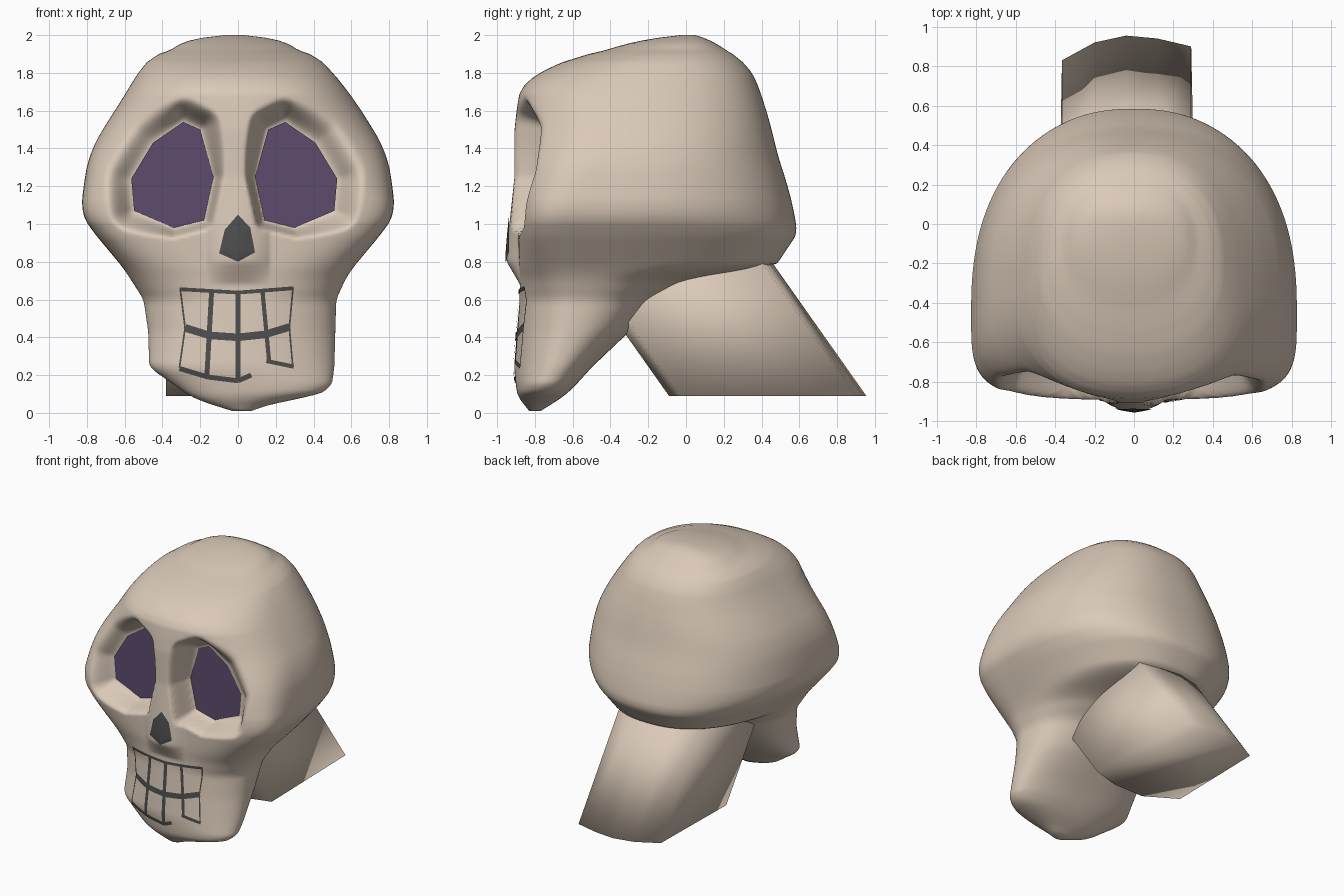
import bpy, bmesh, math
from mathutils import Vector
from mathutils.bvhtree import BVHTree

if "Cube" in bpy.data.objects:
    bpy.data.objects.remove(bpy.data.objects["Cube"])


def material(name, rgb):
    m = bpy.data.materials.new(name)
    m.diffuse_color = (*rgb, 1)
    m.use_nodes = True
    m.node_tree.nodes["Principled BSDF"].inputs["Base Color"].default_value = m.diffuse_color
    return m


BONE = material("bone", (0.70, 0.585, 0.48))
PURPLE = material("socket purple", (0.11, 0.07, 0.155))
DARK = material("dark grey", (0.075, 0.075, 0.075))


def finish(bm, name, mat, angle=None):
    me = bpy.data.meshes.new(name)
    bm.to_mesh(me)
    ob = bpy.data.objects.new(name, me)
    bpy.context.collection.objects.link(ob)
    me.materials.append(mat)
    if angle:
        bpy.ops.object.select_all(action='DESELECT')
        ob.select_set(True)
        bpy.context.view_layer.objects.active = ob
        bpy.ops.object.shade_smooth_by_angle(angle=math.radians(angle))
    return ob


# Skull cross-sections: z, half width, x centre, y front, y widest, y back, front squareness
SECTIONS = [
    (0.01, .05, .02, -.83, -.80, -.77, 2.0),
    (0.06, .20, .01, -.87, -.78, -.69, 2.0),
    (0.085, .33, .08, -.89, -.76, -.65, 2.1),
    (0.14, .41, .085, -.90, -.74, -.59, 2.1),
    (0.24, .49, .02, -.91, -.69, -.50, 2.0),
    (0.43, .495, .02, -.895, -.62, -.30, 2.0),
    (0.60, .51, .01, -.88, -.58, -.16, 2.1),
    (0.71, .57, 0, -.88, -.55, .05, 2.6),
    (0.77, .61, 0, -.885, -.52, .47, 3.1),
    (0.95, .76, 0, -.89, -.47, .59, 4.5),
    (1.05, .83, 0, -.89, -.45, .575, 4.7),
    (1.20, .82, 0, -.89, -.43, .54, 3.8),
    (1.38, .785, 0, -.89, -.39, .48, 2.9),
    (1.52, .705, 0, -.89, -.34, .45, 2.5),
    (1.68, .60, 0, -.885, -.32, .40, 2.4),
    (1.77, .54, -.01, -.87, -.30, .37, 2.4),
    (1.86, .47, -.02, -.66, -.20, .32, 2.3),
    (1.94, .38, -.02, -.42, -.10, .20, 2.2),
    (1.985, .20, -.02, -.17, -.02, .10, 2.0),
    (2.0, .05, -.02, -.03, .01, .05, 2.0),
]
Z0, Z1 = SECTIONS[0][0], SECTIONS[-1][0]


def section(z):
    for a, b in zip(SECTIONS, SECTIONS[1:]):
        if z <= b[0]:
            break
    t = (z - a[0]) / (b[0] - a[0])
    return [p + (q - p) * t for p, q in zip(a, b)][1:]


def soft_section(z):
    # average over a window of heights, wider on the dome
    d = max(0, min(.025 if z < .9 else min(.08, .025 + (z - .9) * .2), z - Z0, Z1 - z))
    return [sum(v) / 5 for v in zip(*(section(z + d * k / 2) for k in range(-2, 3)))]


# Eye outline, given for one side and mirrored
EYE = [Vector(p) for p in [(.27, 1.54), (.18, 1.5), (.11, 1.25), (.16, 1.02),
                           (.32, .98), (.53, 1.07), (.545, 1.24), (.43, 1.43)]]
EYE_SHIFT, EYE_Y = -.02, -.70
EYE_MID = Vector((.32, 1.25))


def socket_amount(x, z):
    p = Vector((abs(x - EYE_SHIFT), z))
    inside, dist = True, 9
    for a, b in zip(EYE, EYE[1:] + EYE[:1]):
        e, q = b - a, p - a
        if e.x * q.y - e.y * q.x < 0:
            inside = False
        t = max(0, min(1, q.dot(e) / e.dot(e)))
        dist = min(dist, (q - e * t).length)
    if inside or dist < .004:
        return 1
    out = (p - EYE_MID).normalized()
    rim = .055 + .10 * max(out.x, 0) + .08 * max(out.y, 0)
    k = max(0, 1 - dist / rim)
    return k * k * (3 - 2 * k)


def nose_bump(x, z):
    up = max(0, min((z - .68) / .12, 1))
    down = max(0, min((1.25 - z) / .42, 1))
    bridge = .018 * max(0, min(1, (1.7 - z) / .2))
    return max(0, 1 - (x / .17) ** 2) * up * (.045 * down + bridge)


# Skull: lofted rings with scooped sockets and a raised nose
N, ROWS = 420, 140
bm = bmesh.new()
rings = []
for i in range(ROWS + 1):
    z = Z0 + (Z1 - Z0) * i / ROWS
    w, xc, yf, ym, yb, nf = soft_section(z)
    ring = []
    for j in range(N):
        a = 2 * math.pi * j / N
        c, s = math.cos(a), math.sin(a)
        depth, n = (yb - ym, 2.35) if s > 0 else (ym - yf, nf)
        # stretch the angle to the section so the points spread evenly
        c, s = c * w, s * depth
        r = (abs(c / w) ** n + abs(s / depth) ** n) ** (-1 / n)
        x, y = xc + r * c, ym + r * s
        if s < 0 and z < 1.8:
            y -= nose_bump(x, z)
            if z > .85 and y < EYE_Y:
                y += (EYE_Y - y) * socket_amount(x, z)
        ring.append(bm.verts.new((x, y, z)))
    rings.append(ring)
for lo, hi in zip(rings, rings[1:]):
    for j in range(N):
        k = (j + 1) % N
        bm.faces.new((lo[j], lo[k], hi[k], hi[j]))
bm.faces.new(rings[0][::-1])
bm.faces.new(rings[-1])
bm.normal_update()
surface = BVHTree.FromBMesh(bm)
finish(bm, "skull", BONE, 80)


def on_face(x, z, lift=.006):
    hit = surface.ray_cast(Vector((x, -3, z)), Vector((0, 1, 0)))[0]
    return Vector((x, (hit.y if hit else -.8) - lift, z))


def front_face(bm, pts):
    f = bm.faces.new([bm.verts.new(p) for p in pts])
    f.normal_update()
    if f.normal.y > 0:
        f.normal_flip()


# Eyes: flat plates at the bottom of the sockets
for side, name in ((-1, "left_eye"), (1, "right_eye")):
    bm = bmesh.new()
    front_face(bm, [(side * p.x + EYE_SHIFT, EYE_Y - .009, p.y) for p in EYE])
    finish(bm, name, PURPLE)

# Nose: dark opening, laid on the surface as a fan of thin slices
NOSE = [(0, 1.05), (.065, .98), (.09, .85), (0, .80), (-.1, .845), (-.07, .97)]
bm = bmesh.new()
mid = Vector((0, .91))
for a, b in zip(NOSE, NOSE[1:] + NOSE[:1]):
    a, b = Vector(a), Vector(b)
    for i in range(6):
        quad = [mid.lerp(a, i / 6), mid.lerp(a, (i + 1) / 6),
                mid.lerp(b, (i + 1) / 6), mid.lerp(b, i / 6)]
        front_face(bm, [on_face(*p, .007) for p in (quad if i else quad[:3])])
finish(bm, "nose", DARK)

# Teeth: dark gap lines that follow the jaw (width, points)
LINES = [
    (.020, [(-.31, .655), (0, .637), (.295, .66)]),
    (.040, [(-.28, .45), (-.15, .41), (0, .40), (.14, .415), (.275, .455)]),
    (.026, [(-.31, .235), (-.16, .19), (0, .17), (.07, .20)]),
    (.022, [(.15, .275), (.295, .245)]),
    (.026, [(-.14, .64), (-.165, .19)]),
    (.028, [(0, .64), (0, .17)]),
    (.022, [(.13, .64), (.165, .27)]),
    (.009, [(-.305, .65), (-.28, .45), (-.31, .24)]),
    (.009, [(.29, .65), (.272, .45), (.29, .245)]),
]
bm = bmesh.new()
for width, pts in LINES:
    for a, b in zip(pts, pts[1:]):
        a, b = Vector(a), Vector(b)
        side = Vector((a.y - b.y, b.x - a.x)).normalized() * width / 2
        for i in range(10):
            p, q = a.lerp(b, i / 10), a.lerp(b, (i + 1) / 10)
            front_face(bm, [on_face(*v) for v in (p - side, q - side, q + side, p + side)])
finish(bm, "teeth_gaps", DARK)

# Neck: slanted prism running up into the skull, softly shaded all over
NECK = [(-.38, .05), (-.15, -.09), (.1, -.09), (.31, -.03),
        (.29, .90), (.12, .94), (-.04, .955), (-.2, .92), (-.365, .83)]
bm = bmesh.new()
low = [bm.verts.new((x, y, .09)) for x, y in NECK]
top = [bm.verts.new((x, y - .53, .84)) for x, y in NECK]
for j in range(len(NECK)):
    k = (j + 1) % len(NECK)
    bm.faces.new((low[j], low[k], top[k], top[j]))
bm.faces.new(low[::-1])
bm.faces.new(top)
finish(bm, "neck", BONE, 180)
